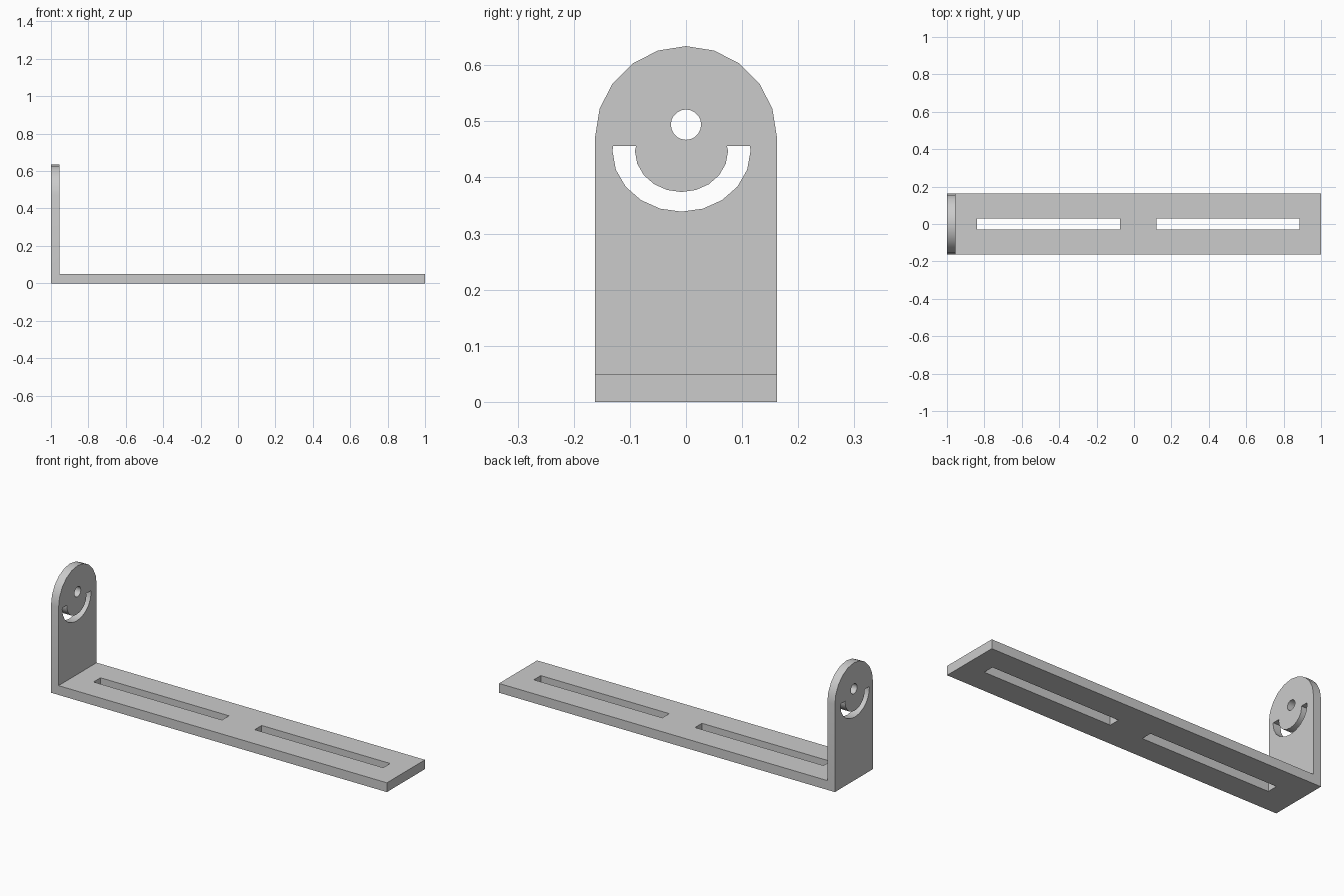
import bpy, bmesh
from math import sin, cos, pi
from mathutils import Vector

cube = bpy.data.objects.get("Cube")
if cube:
    bpy.data.objects.remove(cube, do_unlink=True)

grey = bpy.data.materials.new("plain grey")
grey.use_nodes = True
COLOUR = (0.6, 0.6, 0.6, 1)
grey.diffuse_color = COLOUR
grey.node_tree.nodes["Principled BSDF"].inputs["Base Color"].default_value = COLOUR

HALF, SHEET, BASE_TOP = 0.162, 0.045, 0.05


def prism(name, points, depth):
    """Extrude a closed outline of 3D points along depth."""
    bm = bmesh.new()
    face = bm.faces.new([bm.verts.new(p) for p in points])
    new = bmesh.ops.extrude_face_region(bm, geom=[face])["geom"]
    bmesh.ops.translate(bm, vec=Vector(depth),
                        verts=[v for v in new if isinstance(v, bmesh.types.BMVert)])
    bmesh.ops.recalc_face_normals(bm, faces=bm.faces)
    mesh = bpy.data.meshes.new(name)
    bm.to_mesh(mesh)
    bm.free()
    mesh.materials.append(grey)
    obj = bpy.data.objects.new(name, mesh)
    bpy.context.collection.objects.link(obj)
    return obj


def arc(cy, cz, ry, rz, start, end, steps):
    """Points (y, z) along an elliptical arc, angles in units of pi."""
    angles = [(start + (end - start) * i / steps) * pi for i in range(steps + 1)]
    return [(cy + ry * cos(a), cz + rz * sin(a)) for a in angles]


def across_x(name, outline, x, depth):
    return prism(name, [(x, y, z) for y, z in outline], (depth, 0, 0))


def combine(target, other, operation):
    mod = target.modifiers.new(operation.lower(), "BOOLEAN")
    mod.operation, mod.object, mod.solver = operation, other, "EXACT"
    bpy.context.view_layer.objects.active = target
    bpy.ops.object.modifier_apply(modifier=mod.name)
    bpy.data.objects.remove(other, do_unlink=True)


# L-shaped strip with a square-topped stub, extended by the round-topped upright
profile = [(-1, 0), (1, 0), (1, BASE_TOP), (-1 + SHEET, BASE_TOP),
           (-1 + SHEET, 0.3), (-1, 0.3)]
bracket = prism("angle_bracket", [(x, -HALF, z) for x, z in profile], (0, 2 * HALF, 0))
tongue = [(-HALF, 0.3), (HALF, 0.3)] + arc(0, 0.472, HALF, HALF, 0, 1, 10)
combine(bracket, across_x("upright_tongue", tongue, -1, SHEET), "UNION")

# Pivot hole and curved adjustment slot in the upright
hole = arc(0, 0.494, 0.027, 0.027, 0, 1.9, 19)
slot = ([(-0.13, 0.456)] + arc(-0.008, 0.447, 0.123, 0.108, 1, 2, 10) + [(0.114, 0.456), (0.073, 0.456)]
        + arc(-0.008, 0.447, 0.083, 0.073, 2, 1, 10) + [(-0.089, 0.456)])
for name, outline in (("pivot_hole", hole), ("curved_slot", slot)):
    combine(bracket, across_x(name, outline, -1.1, 0.2), "DIFFERENCE")

# Two long mounting slots in the base
for x0 in (-0.84, 0.12):
    x1 = x0 + 0.765
    outline = [(x0, -0.029, -0.1), (x1, -0.029, -0.1), (x1, 0.03, -0.1), (x0, 0.03, -0.1)]
    combine(bracket, prism("base_slot", outline, (0, 0, 0.25)), "DIFFERENCE")

# Merge coplanar faces and soften the curved edges
bm = bmesh.new()
bm.from_mesh(bracket.data)
bmesh.ops.remove_doubles(bm, verts=bm.verts, dist=0.0001)
bmesh.ops.dissolve_limit(bm, angle_limit=0.01, verts=bm.verts, edges=bm.edges)
bm.to_mesh(bracket.data)
bm.free()
bpy.ops.object.select_all(action="DESELECT")
bracket.select_set(True)
bpy.context.view_layer.objects.active = bracket
bpy.ops.object.shade_smooth_by_angle(angle=pi / 6)
